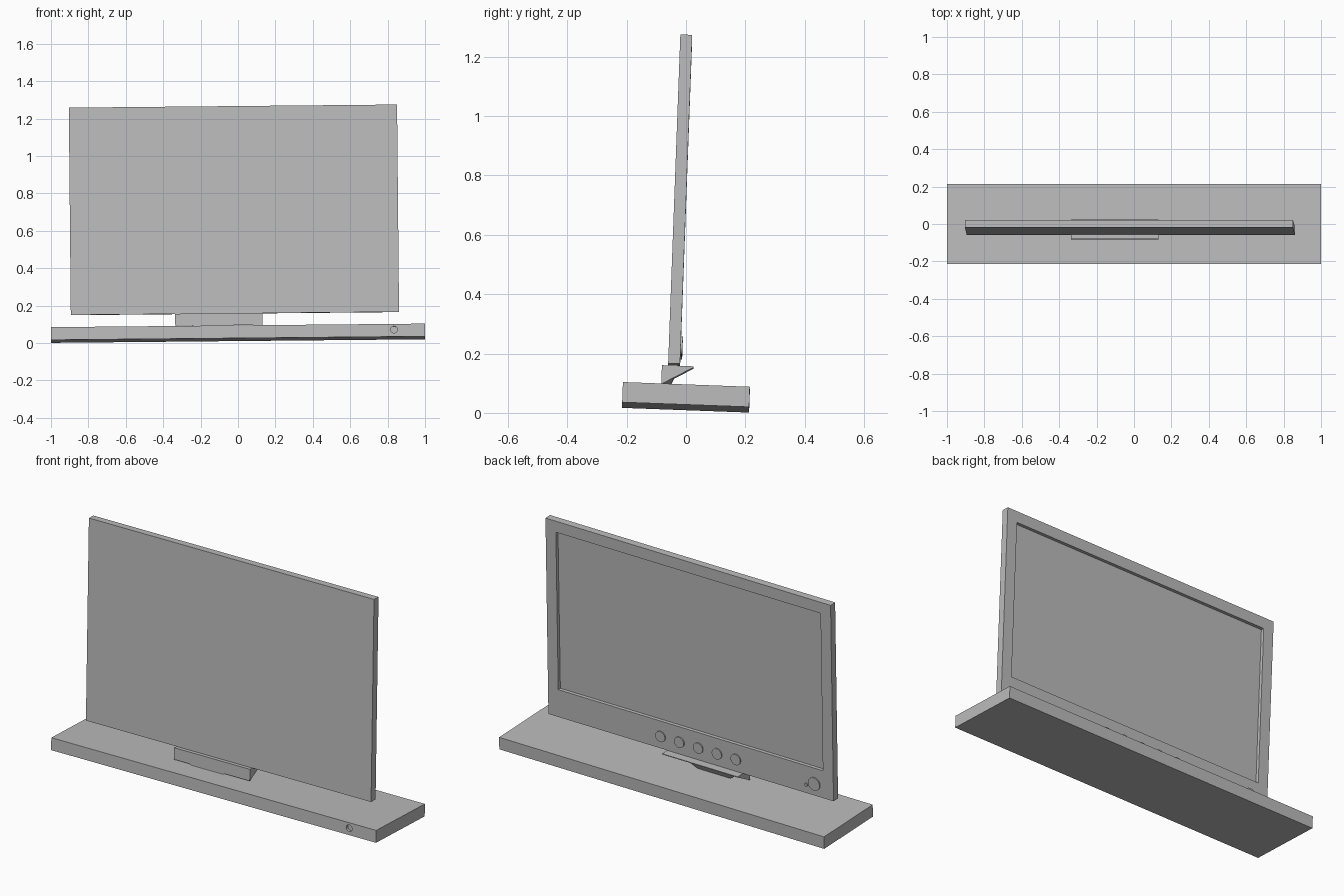
import bpy, bmesh, math
from mathutils import Matrix, Vector

cube = bpy.data.objects.get("Cube")
if cube:
    bpy.data.objects.remove(cube, do_unlink=True)

# One plain grey for everything
GREY = (0.5, 0.5, 0.5, 1)
mat = bpy.data.materials.new("plain grey")
mat.use_nodes = True
mat.diffuse_color = GREY
mat.node_tree.nodes["Principled BSDF"].inputs["Base Color"].default_value = GREY

# The whole display leans slightly backwards and sideways
TILT = (Matrix.Translation((0, 0, 0.0525))
        @ Matrix.Rotation(-0.0095, 4, 'Y') @ Matrix.Rotation(-0.037, 4, 'X'))


def finish(name, bm):
    bmesh.ops.recalc_face_normals(bm, faces=bm.faces)
    mesh = bpy.data.meshes.new(name)
    bm.to_mesh(mesh)
    bm.free()
    mesh.materials.append(mat)
    obj = bpy.data.objects.new(name, mesh)
    obj.matrix_world = TILT
    bpy.context.collection.objects.link(obj)
    return obj


def box_mesh(low, high):
    bm = bmesh.new()
    low, high = Vector(low), Vector(high)
    size = Matrix.Diagonal((*(high - low), 1))
    bmesh.ops.create_cube(bm, size=1, matrix=Matrix.Translation((low + high) / 2) @ size)
    return bm


def hull(name, points):
    bm = bmesh.new()
    for p in points:
        bm.verts.new(p)
    bmesh.ops.convex_hull(bm, input=bm.verts)
    bmesh.ops.dissolve_limit(bm, angle_limit=0.01, verts=bm.verts, edges=bm.edges)
    return finish(name, bm)


def disc(name, x, y, z, radius, depth):
    bm = bmesh.new()
    place = Matrix.Translation((x, y, z)) @ Matrix.Rotation(math.pi / 2, 4, 'X')
    bmesh.ops.create_cone(bm, cap_ends=True, segments=32, radius1=radius,
                          radius2=radius, depth=depth, matrix=place)
    return finish(name, bm)


def activate(obj):
    bpy.ops.object.select_all(action='DESELECT')
    obj.select_set(True)
    bpy.context.view_layer.objects.active = obj


# Base slab with a round socket in its front
base = finish("base", box_mesh((-1, -0.214, -0.034), (1, 0.214, 0.034)))
cutter = disc("socket_cutter", 0.834, -0.214, 0.004, 0.018, 0.03)
cutter.hide_render = True
cut = base.modifiers.new("socket", 'BOOLEAN')
cut.operation = 'DIFFERENCE'
cut.solver = 'EXACT'
cut.object = cutter
activate(base)
bpy.ops.object.modifier_apply(modifier=cut.name)
bpy.data.objects.remove(cutter, do_unlink=True)

# Panel with a recessed screen and a deeper lower border
LEFT, RIGHT, FRONT, BACK, BOTTOM, TOP = -0.893, 0.862, -0.064, -0.024, 0.104, 1.213
bm = box_mesh((LEFT, FRONT, BOTTOM), (RIGHT, BACK, TOP))
bm.normal_update()
face = max(bm.faces, key=lambda f: f.normal.y)
bmesh.ops.inset_region(bm, faces=[face], thickness=0.063, use_even_offset=True)
for v in sorted(face.verts, key=lambda v: v.co.z)[:2]:
    v.co.z = BOTTOM + 0.155
bmesh.ops.inset_region(bm, faces=[face], thickness=0.0005, use_even_offset=True)
for v in face.verts:
    v.co.y -= 0.018
finish("panel", bm)

# Wedge under the panel and the tapered neck that carries it
wedge = [(-0.085, 0.104), (0.021, 0.104), (0.021, 0.1), (-0.085, 0.04)]
hull("stand_wedge", [(x, y, z) for x in (-0.335, 0.131) for y, z in wedge])
neck = []
for side in (-1, 1):
    neck += [(-0.133 + side * 0.148, y, 0.068) for y in (-0.08, -0.04)]
    neck += [(-0.133 + side * 0.097, y, 0.032) for y in (-0.083, -0.057)]
hull("stand_neck", neck)

# Control buttons, power button and indicator on the lower border
controls = [("control_button_%d" % (i + 1), 0.17 - i * 0.116, 0.068, 0.03) for i in range(5)]
controls += [("power_button", -0.776, 0.066, 0.036), ("indicator", -0.727, 0.048, 0.009)]
for name, x, height, radius in controls:
    button = disc(name, x, BACK, BOTTOM + height, radius, 0.012)
    activate(button)
    bpy.ops.object.shade_smooth_by_angle(angle=math.radians(30))
